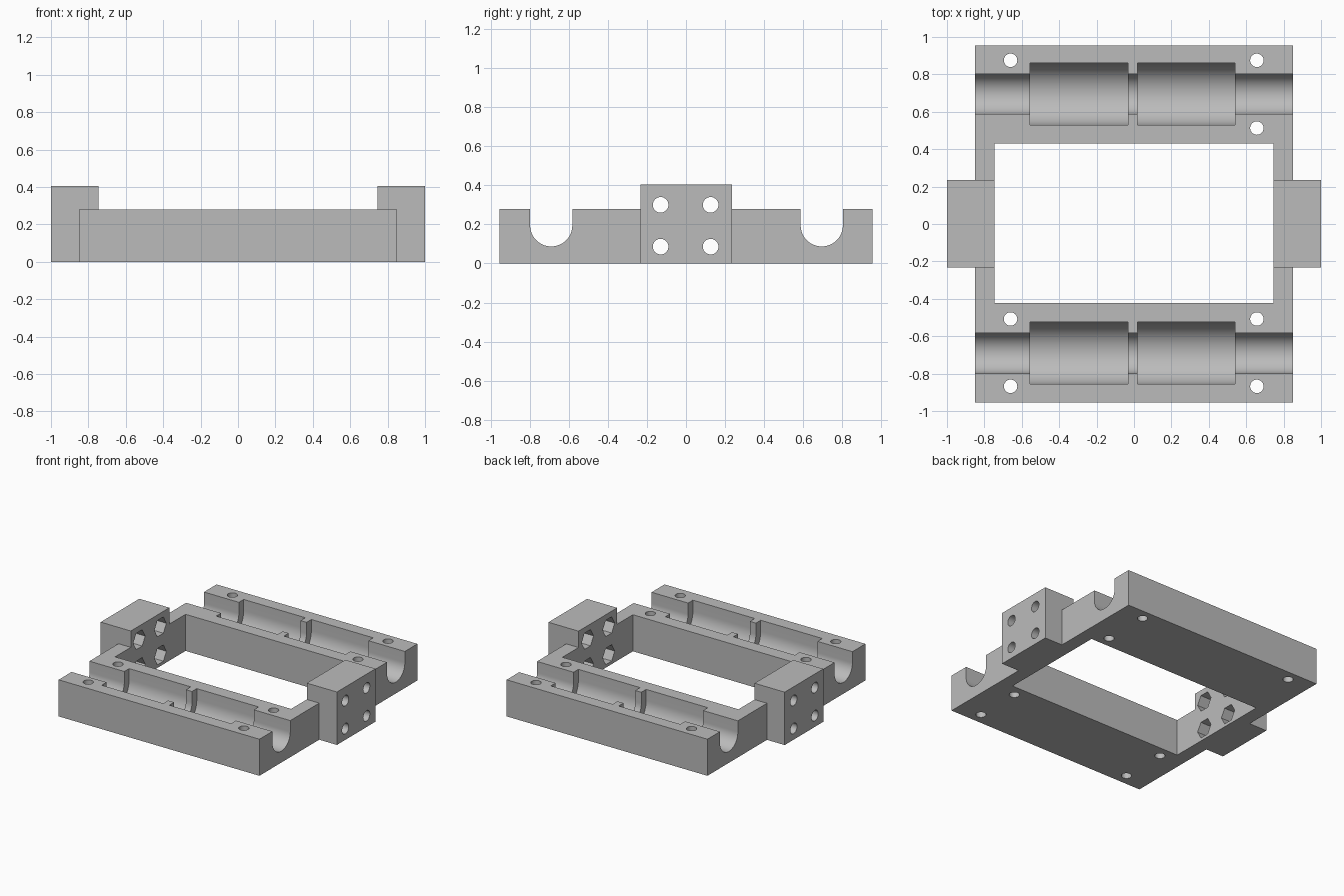
import bpy
import math

cube = bpy.data.objects.get("Cube")
if cube:
    bpy.data.objects.remove(cube, do_unlink=True)

# Single grey plastic
grey = bpy.data.materials.new("plain grey")
grey.use_nodes = True
color = (0.5, 0.5, 0.5, 1)
grey.diffuse_color = color
grey.node_tree.nodes["Principled BSDF"].inputs["Base Color"].default_value = color


def prism(name, profile, axis, start, end):
    """Extrude a closed 2D profile along x (profile in y, z) or z (profile in x, y)."""
    n = len(profile)
    verts = []
    for level in (start, end):
        for a, b in profile:
            verts.append((level, a, b) if axis == "x" else (a, b, level))
    faces = [list(range(n))[::-1], list(range(n, 2 * n))]
    faces += [(i, (i + 1) % n, n + (i + 1) % n, n + i) for i in range(n)]
    mesh = bpy.data.meshes.new(name)
    mesh.from_pydata(verts, [], faces)
    mesh.materials.append(grey)
    obj = bpy.data.objects.new(name, mesh)
    bpy.context.collection.objects.link(obj)
    return obj


def box(name, x0, x1, y0, y1, z0, z1):
    return prism(name, [(x0, y0), (x1, y0), (x1, y1), (x0, y1)], "z", z0, z1)


def circle(a, b, radius, sides):
    return [(a + radius * math.cos(math.tau * i / sides),
             b + radius * math.sin(math.tau * i / sides)) for i in range(sides)]


def channel(y, z, radius, steps=32):
    """Round-bottomed slot that is open at the top."""
    arc = [(y + radius * math.cos(math.pi * (1 + i / steps)),
            z + radius * math.sin(math.pi * (1 + i / steps))) for i in range(steps + 1)]
    return arc + [(y + radius, 0.6), (y - radius, 0.6)]


def combine(target, tool, operation):
    mod = target.modifiers.new(operation, "BOOLEAN")
    mod.operation = operation
    mod.solver = "EXACT"
    mod.object = tool
    bpy.context.view_layer.objects.active = target
    bpy.ops.object.modifier_apply(modifier=mod.name)
    bpy.data.objects.remove(tool, do_unlink=True)


def cut(tool):
    combine(frame, tool, "DIFFERENCE")


# Base slab with a raised mounting block on each side
frame = box("carriage_frame", -0.85, 0.85, -0.955, 0.955, 0, 0.28)
for x0, x1 in ((-1, -0.7), (0.7, 1)):
    combine(frame, box("mounting_block", x0, x1, -0.232, 0.235, 0, 0.405), "UNION")

# Central opening
cut(box("opening", -0.745, 0.745, -0.422, 0.43, -0.5, 1))

# Rod channels and the wider bearing pockets along them
for y in (-0.69, 0.695):
    cut(prism("rod_channel", channel(y, 0.195, 0.108), "x", -1.5, 1.5))
    for x0, x1 in ((-0.555, -0.033), (0.018, 0.541)):
        cut(prism("bearing_pocket", channel(y, 0.195, 0.166), "x", x0, x1))

# Vertical screw holes; one inner corner has none
for x in (-0.66, 0.657):
    for y in (-0.868, -0.508, 0.513, 0.875):
        if not (x < 0 and y == 0.513):
            cut(prism("screw_hole", circle(x, y, 0.036, 32), "z", -0.5, 1))

# Bolt holes through the blocks, with hexagonal nut traps on the inner faces
for side in (-1, 1):
    for y in (-0.13, 0.126):
        for z in (0.086, 0.3):
            ends = sorted((side * 0.6, side * 1.2))
            cut(prism("bolt_hole", circle(y, z, 0.04, 32), "x", *ends))
            ends = sorted((side * 0.6, side * 0.86))
            cut(prism("nut_trap", circle(y, z, 0.072, 6), "x", *ends))

# Smooth the curved walls, keep the edges crisp
bpy.ops.object.select_all(action="DESELECT")
frame.select_set(True)
bpy.context.view_layer.objects.active = frame
bpy.ops.object.shade_smooth_by_angle(angle=math.radians(30))
